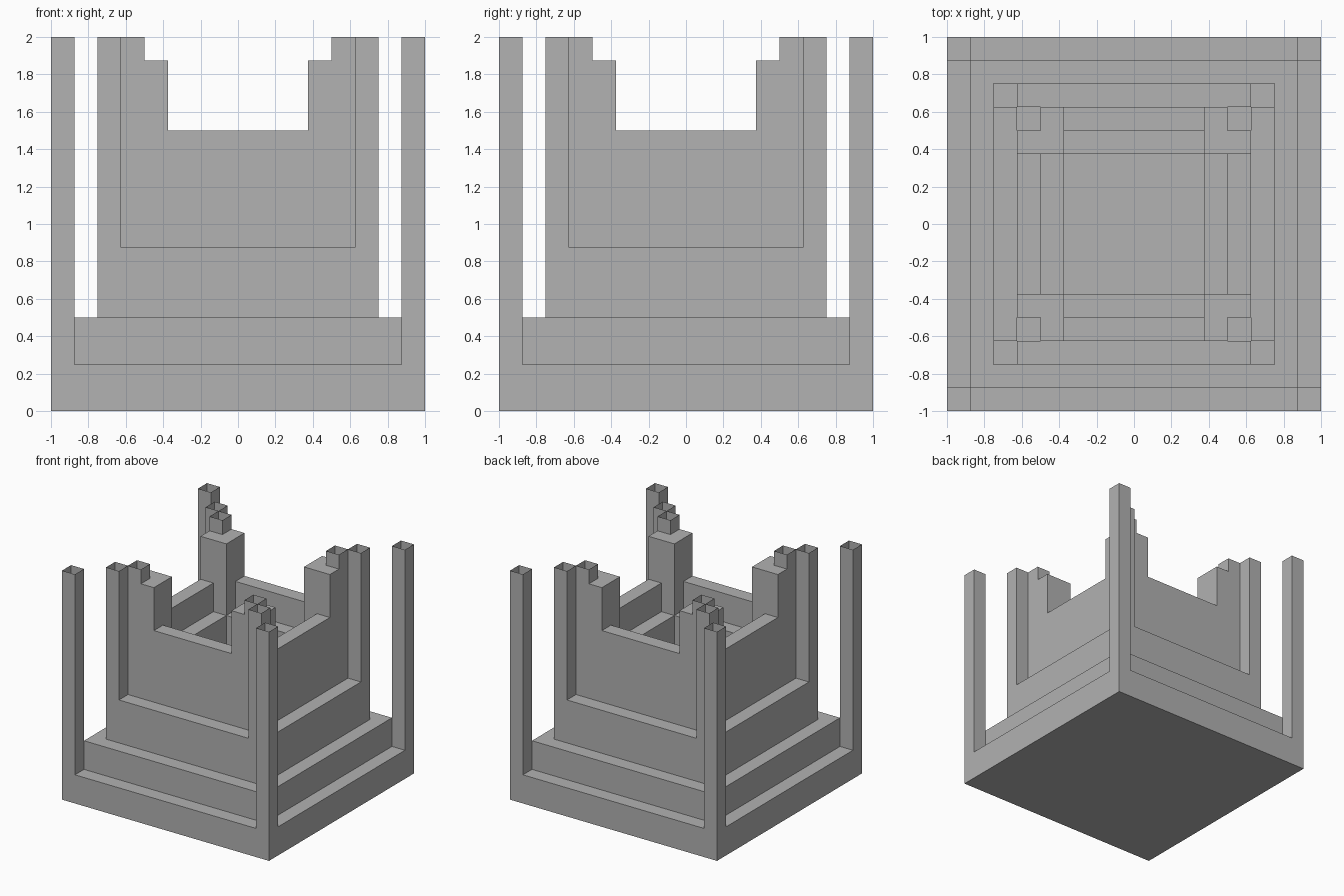
import bpy, bmesh, math

if "Cube" in bpy.data.objects:
    bpy.data.objects.remove(bpy.data.objects["Cube"])

U = 0.125      # grid step
N = 8          # grid cells from the centre to the outside
TOP = 16       # full height in cells; posts reaching it are open tubes

# Terraces from the outside in: ring index -> (part name, height in cells)
RINGS = {
    7: ("base_rim", 2),
    6: ("lower_step", 4),
    5: ("upper_step", 7),
    4: ("tower_wall", 12),
    3: ("inner_ledge", 10),
}
POSTS = {7: "outer_corner_posts", 5: "middle_corner_posts", 4: "inner_corner_posts"}


def cell(i, j):
    """Part name and height of one grid cell, symmetric in x and y."""
    if not (-N <= i < N and -N <= j < N):
        return None, 0
    ri = i if i >= 0 else -i - 1
    rj = j if j >= 0 else -j - 1
    a, b = max(ri, rj), min(ri, rj)
    if a == b and a in POSTS:              # slim corner posts
        return POSTS[a], TOP
    if a in (3, 4) and b == 3:             # thick corner turrets
        return "corner_turrets", 15
    return RINGS.get(a, ("courtyard_floor", 7))


stone = bpy.data.materials.new("grey_stone")
stone.diffuse_color = (0.445, 0.445, 0.445, 1)
stone.use_nodes = True
stone.node_tree.nodes["Principled BSDF"].inputs["Base Color"].default_value = stone.diffuse_color

parts = {}


def quad(name, pts):
    bm = parts.setdefault(name, bmesh.new()) if name not in parts else parts[name]
    bm.faces.new([bm.verts.new([c * U for c in p]) for p in pts])


# Terrace tops and the walls that drop to lower neighbours
for i in range(-N, N):
    for j in range(-N, N):
        name, h = cell(i, j)
        c = [(i, j), (i + 1, j), (i + 1, j + 1), (i, j + 1)]
        if h < TOP:
            quad(name, [(x, y, h) for x, y in c])
        for k, (dx, dy) in enumerate([(0, -1), (1, 0), (0, 1), (-1, 0)]):
            low = cell(i + dx, j + dy)[1]
            if low < h:
                p, q = c[k], c[(k + 1) % 4]
                quad(name, [(*p, low), (*q, low), (*q, h), (*p, h)])

# Underside
quad("underside", [(-N, -N, 0), (-N, N, 0), (N, N, 0), (N, -N, 0)])

# Clean each part and turn it into an object
for name, bm in parts.items():
    bmesh.ops.remove_doubles(bm, verts=bm.verts[:], dist=1e-4)
    bmesh.ops.dissolve_limit(bm, angle_limit=math.radians(1),
                             verts=bm.verts[:], edges=bm.edges[:])
    mesh = bpy.data.meshes.new(name)
    bm.to_mesh(mesh)
    bm.free()
    mesh.materials.append(stone)
    bpy.context.collection.objects.link(bpy.data.objects.new(name, mesh))
